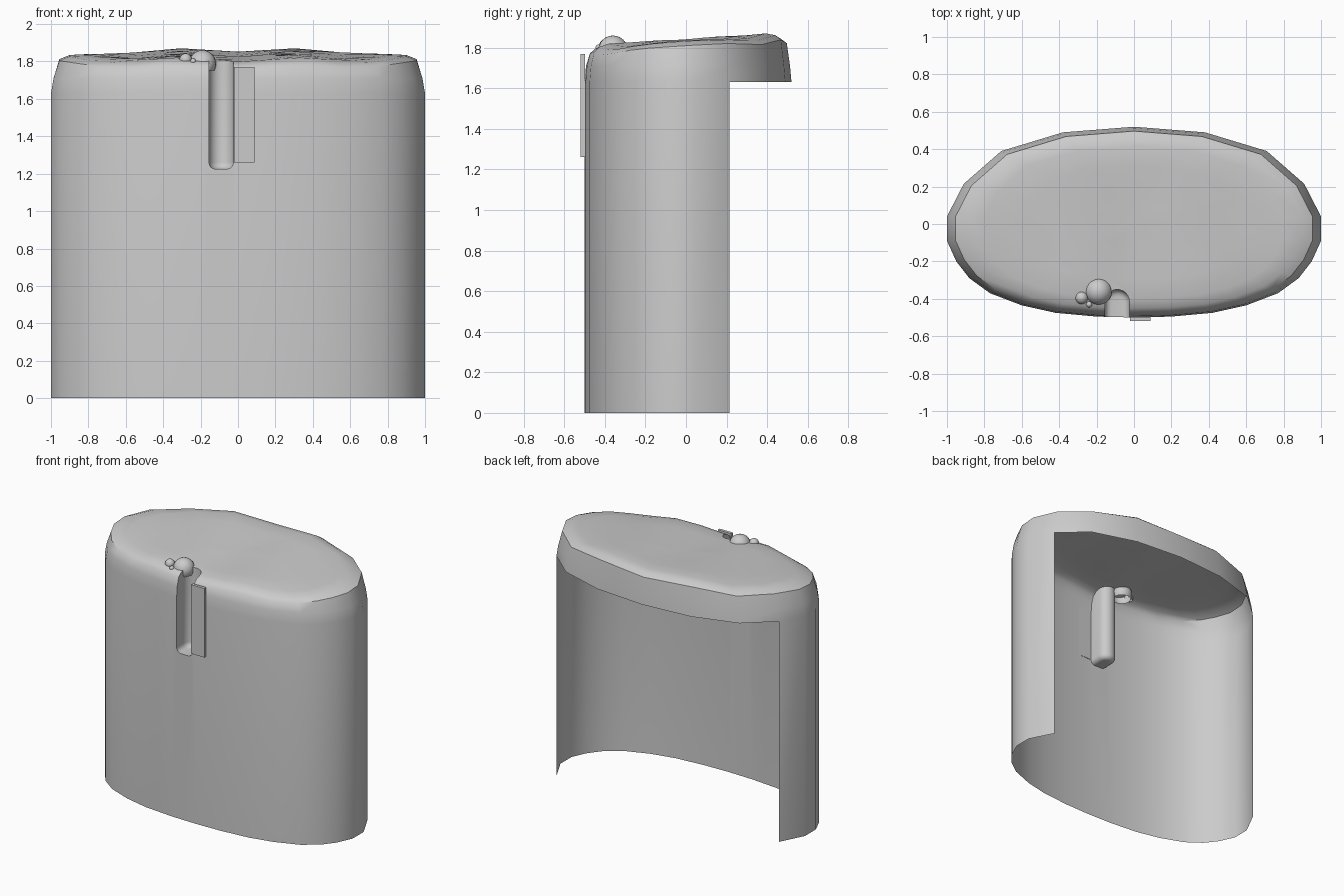
import bpy, bmesh, math
from mathutils import Matrix

cube = bpy.data.objects.get("Cube")
if cube:
    bpy.data.objects.remove(cube, do_unlink=True)

grey = bpy.data.materials.new("plain_grey")
grey.use_nodes = True
colour = (0.6, 0.6, 0.6, 1)
grey.diffuse_color = colour
grey.node_tree.nodes["Principled BSDF"].inputs["Base Color"].default_value = colour


def make_object(name, bm, smooth=True):
    bmesh.ops.recalc_face_normals(bm, faces=bm.faces)
    mesh = bpy.data.meshes.new(name)
    bm.to_mesh(mesh)
    bm.free()
    obj = bpy.data.objects.new(name, mesh)
    bpy.context.collection.objects.link(obj)
    mesh.materials.append(grey)
    if smooth:
        shade(obj)
    return obj


def shade(obj):
    bpy.ops.object.select_all(action='DESELECT')
    obj.select_set(True)
    bpy.context.view_layer.objects.active = obj
    bpy.ops.object.shade_smooth_by_angle(angle=math.radians(42))


def deck_height(x, y):
    """Gently rolling top, higher towards the back."""
    return 1.835 + 0.065 * y - 0.01 * math.cos(10 * x)


# Half outline from front centre to back centre, mirrored to the other side
half = [(0, -.5), (.2, -.495), (.42, -.475), (.6, -.435), (.77, -.37),
        (.88, -.29), (.95, -.2), (1, -.09), (1, .04), (.91, .215),
        (.71, .39), (.38, .49), (0, .52)]
outline = half + [(-x, y) for x, y in reversed(half[1:-1])]
count = len(outline)

# Body rings: scale, fixed height or None plus drop below the deck
bm = bmesh.new()
rings = []
for scale, height, drop in [(1, 0, 0), (1, 1.63, 0), (.986, 1.71, 0),
                            (.955, None, .035), (.9, None, .012),
                            (.8, None, 0), (.6, None, 0), (.4, None, 0),
                            (.2, None, 0)]:
    ring = []
    for px, py in outline:
        x, y = px * scale, py * scale
        z = deck_height(x, y) - drop if height is None else height
        ring.append(bm.verts.new((x, y, z)))
    rings.append(ring)
for low, high in zip(rings, rings[1:]):
    for i in range(count):
        j = (i + 1) % count
        bm.faces.new((low[i], low[j], high[j], high[i]))
bm.faces.new(rings[0])
tip = bm.verts.new((0, 0, deck_height(0, 0)))
for i in range(count):
    bm.faces.new((rings[-1][i], rings[-1][(i + 1) % count], tip))
body = make_object("body_shell", bm, smooth=False)

# Horseshoe-shaped cutter with a rounded foot for the front groove
bm = bmesh.new()
cx, cy, r, foot = -.09, -.415, .065, 1.225
section = [(cx + r, -.6)]
section += [(cx + r * math.cos(a), cy + r * math.sin(a))
            for a in [math.pi * k / 12 for k in range(13)]]
section.append((cx - r, -.6))
base = bm.faces.new([bm.verts.new((x, y, foot)) for x, y in section])
new = bmesh.ops.extrude_face_region(bm, geom=[base])["geom"]
bmesh.ops.translate(bm, vec=(0, 0, .8),
                    verts=[v for v in new if isinstance(v, bmesh.types.BMVert)])
foot_edges = [e for e in bm.edges
              if all(v.co.z < foot + .01 and v.co.y > -.61 for v in e.verts)
              and not all(v.co.y < -.59 for v in e.verts)]
bmesh.ops.bevel(bm, geom=foot_edges, offset=.035, segments=4, profile=.5,
                affect='EDGES')
cutter = make_object("groove_cutter", bm, smooth=False)
cutter.hide_render = True

# Cut the groove, then open the underside and the back
mod = body.modifiers.new("groove", 'BOOLEAN')
mod.operation = 'DIFFERENCE'
mod.solver = 'EXACT'
mod.object = cutter
bpy.context.view_layer.objects.active = body
bpy.ops.object.modifier_apply(modifier="groove")
bpy.data.objects.remove(cutter, do_unlink=True)
bm = bmesh.new()
bm.from_mesh(body.data)
opened = []
for f in bm.faces:
    underside = all(v.co.z < .01 for v in f.verts)
    back = all(v.co.y > .21 and v.co.z < 1.64 for v in f.verts)
    if underside or back:
        opened.append(f)
bmesh.ops.delete(bm, geom=opened, context='FACES')
bm.to_mesh(body.data)
bm.free()
shade(body)

# Thin plate beside the groove
bm = bmesh.new()
bmesh.ops.create_cube(bm, size=1, matrix=Matrix.Translation((.033, -.508, 1.515))
                      @ Matrix.Diagonal((.11, .022, .51, 1)))
make_object("front_plate", bm, smooth=False)

# Small domes on the deck
for name, x, y, z, radius in [("large_dome", -.19, -.36, 1.787, .073),
                              ("small_dome", -.28, -.395, 1.81, .033),
                              ("tiny_dome", -.24, -.43, 1.8, .016)]:
    bm = bmesh.new()
    bmesh.ops.create_uvsphere(bm, u_segments=20, v_segments=12, radius=radius,
                              matrix=Matrix.Translation((x, y, z)))
    lower = [v for v in bm.verts if v.co.z < z - radius * .6]
    bmesh.ops.delete(bm, geom=lower, context='VERTS')
    make_object(name, bm)
